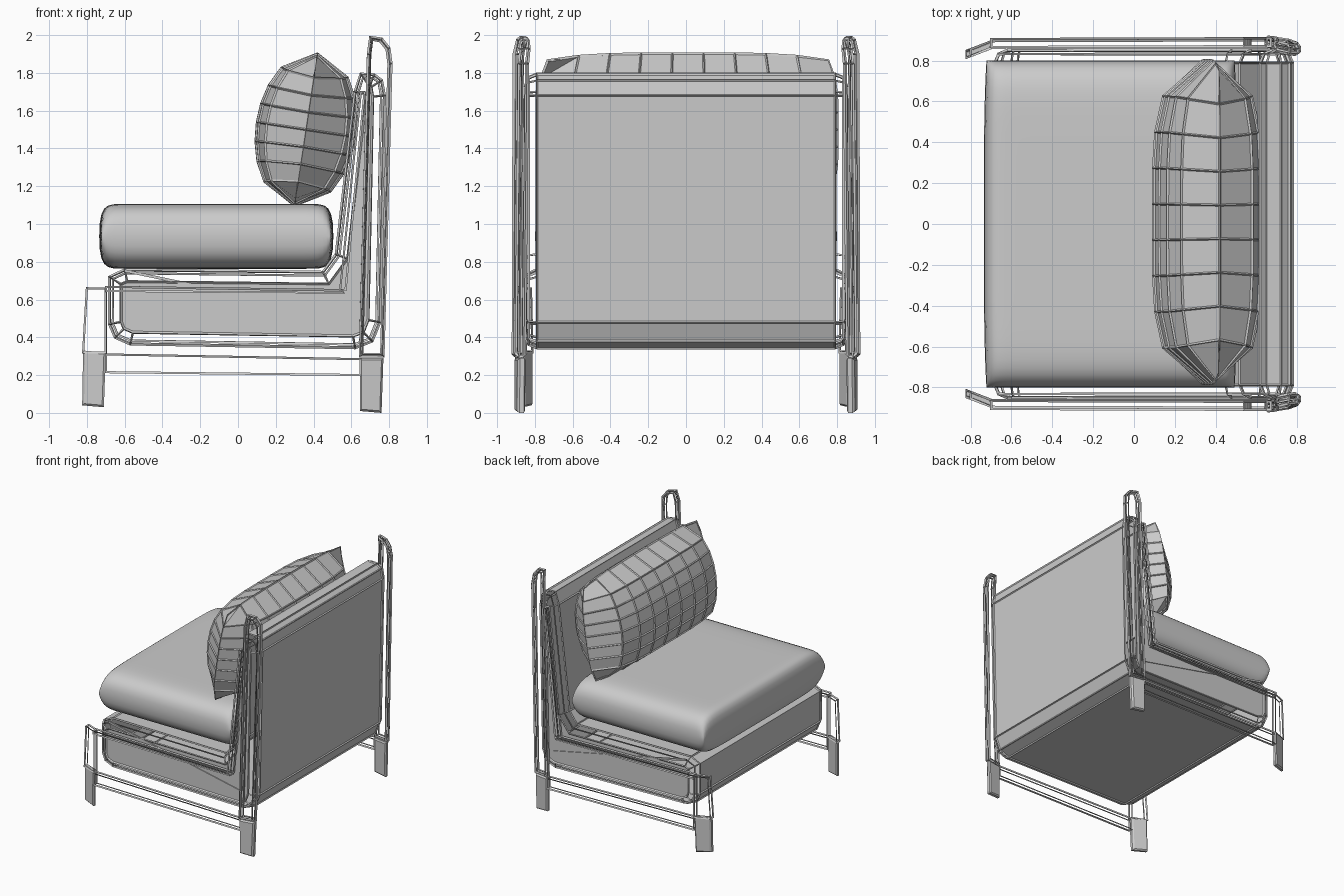
import bpy, bmesh, math
from mathutils import Matrix

if "Cube" in bpy.data.objects:
    bpy.data.objects.remove(bpy.data.objects["Cube"])

WIRE = 0.017


def finish(name, bm, wire=False, keep=False, mirror=False):
    bmesh.ops.recalc_face_normals(bm, faces=bm.faces)
    if mirror:  # side frames curl inward at both ends
        for v in bm.verts:
            v.co.y -= 0.4 * max(0, -0.69 - v.co.x) + 0.4 * max(0, v.co.x - 0.72)
    me = bpy.data.meshes.new(name)
    bm.to_mesh(me)
    bm.free()
    ob = bpy.data.objects.new(name, me)
    bpy.context.collection.objects.link(ob)
    if wire:
        m = ob.modifiers.new("wire", 'WIREFRAME')
        m.thickness = WIRE
        m.use_replace = not keep
        m.use_even_offset = False
        m.offset = 0
    if mirror:
        m = ob.modifiers.new("mirror", 'MIRROR')
        m.use_axis = (False, True, False)
    return ob


def prism(pts, y0, y1, bevel=0, segs=1):
    """Extrude an x-z outline along y, optionally rounding the two side rims."""
    bm = bmesh.new()
    a = [bm.verts.new((x, y0, z)) for x, z in pts]
    b = [bm.verts.new((x, y1, z)) for x, z in pts]
    caps = [bm.faces.new(a), bm.faces.new(b)]
    n = len(pts)
    for i in range(n):
        j = (i + 1) % n
        bm.faces.new((a[i], a[j], b[j], b[i]))
    bmesh.ops.recalc_face_normals(bm, faces=bm.faces)
    if bevel:
        rim = list({e for f in caps for e in f.edges})
        bmesh.ops.bevel(bm, geom=rim, offset=bevel, segments=segs,
                        profile=0.5, affect='EDGES')
    return bm


def puff(size, cols, rows, pu, pv, power, ease, pinch_y, pinch_z):
    """Cushion from two bulged grids welded at the seam; thickness is along x."""
    ty, tz, tx = size
    bm = bmesh.new()
    for s in (-1, 1):
        grid = []
        for i in range(cols + 1):
            col = []
            for j in range(rows + 1):
                u, v = 2 * i / cols - 1, 2 * j / rows - 1
                if ease:
                    u, v = math.sin(u * math.pi / 2), math.sin(v * math.pi / 2)
                t = (max(0, 1 - abs(u) ** pu) * max(0, 1 - abs(v) ** pv)) ** power
                col.append(bm.verts.new((s * tx * t,
                                         u * ty * (1 - pinch_y * v ** 4),
                                         v * tz * (1 - pinch_z * u ** 4))))
            grid.append(col)
        for i in range(cols):
            for j in range(rows):
                bm.faces.new((grid[i][j], grid[i + 1][j], grid[i + 1][j + 1], grid[i][j + 1]))
    bmesh.ops.remove_doubles(bm, verts=bm.verts, dist=1e-4)
    return bm


# Upholstered L-shaped body: wire cage on every edge, panels inside it
BODY = [(-0.68, 0.47), (-0.65, 0.40), (-0.57, 0.365), (0.62, 0.345), (0.71, 0.38),
        (0.75, 0.48), (0.775, 1.68), (0.76, 1.76), (0.72, 1.79), (0.65, 1.795),
        (0.62, 1.70), (0.52, 0.84), (0.45, 0.745), (-0.60, 0.757), (-0.68, 0.72)]
finish("body_cage", prism(BODY, -0.85, 0.85, 0.06, 2), wire=True)
bm = prism(BODY, -0.85, 0.85, 0.06, 2)
bm.normal_update()
rims = [f for f in bm.faces if f.calc_area() < 0.3 and abs(f.normal.y) > 0.05]
bmesh.ops.delete(bm, geom=rims, context='FACES')
finish("body_panels", bm)

# Thin diagonal rod on each side of the body
finish("side_rod", prism([(-0.60, 0.745), (-0.60, 0.76), (0.62, 0.505), (0.62, 0.49)],
                         0.845, 0.857), mirror=True)

# Open wire side frames
BARS = {
    "front_post": ([(-0.82, 0.32), (-0.80, 0.66), (-0.70, 0.66), (-0.70, 0.32)], 0.865, 0.90),
    "arm_rail": ([(-0.70, 0.645), (-0.70, 0.668), (0.55, 0.65), (0.56, 0.635)], 0.87, 0.91),
    "back_brace": ([(0.54, 0.65), (0.57, 0.65), (0.67, 1.70), (0.65, 1.70)], 0.87, 0.91),
    "lower_rail": ([(-0.70, 0.215), (-0.70, 0.31), (0.65, 0.285), (0.65, 0.20)], 0.865, 0.90),
}
for name, (pts, y0, y1) in BARS.items():
    finish(name, prism(pts, y0, y1), wire=True, mirror=True)

# Tall rear posts, with the top leaning inward
bm = prism([(0.645, 0.30), (0.69, 1.90), (0.70, 1.99), (0.76, 1.98), (0.80, 1.93),
            (0.81, 1.85), (0.77, 0.30)], 0.87, 0.915, 0.012)
for v in bm.verts:
    if v.co.z > 1.88:
        v.co.y -= 0.25 * (v.co.z - 1.88)
finish("rear_post", bm, wire=True, mirror=True)

# Solid feet
finish("front_foot", prism([(-0.825, 0.04), (-0.82, 0.33), (-0.70, 0.32), (-0.71, 0.03)],
                           0.862, 0.902, 0.01), mirror=True)
finish("rear_foot", prism([(0.645, 0.01), (0.645, 0.29), (0.77, 0.29), (0.76, 0.0)],
                          0.865, 0.908, 0.01), mirror=True)

# Smooth seat cushion (puff laid flat)
bm = puff((0.80, 0.62, 0.172), 32, 32, 12, 26, 0.42, True, 0.0, 0.02)
bm.transform(Matrix.Translation((-0.115, 0, 0.935)) @ Matrix.Rotation(math.pi / 2, 4, 'Y'))
seat = finish("seat_cushion", bm)
for p in seat.data.polygons:
    p.use_smooth = True

# Faceted back pillow with a raised grid, leaning back
bm = puff((0.79, 0.405, 0.26), 9, 8, 4, 2, 0.48, False, 0.06, 0.09)
bm.transform(Matrix.Translation((0.36, 0.01, 1.50)) @ Matrix.Rotation(0.15, 4, 'Y'))
finish("back_pillow", bm, wire=True, keep=True)
